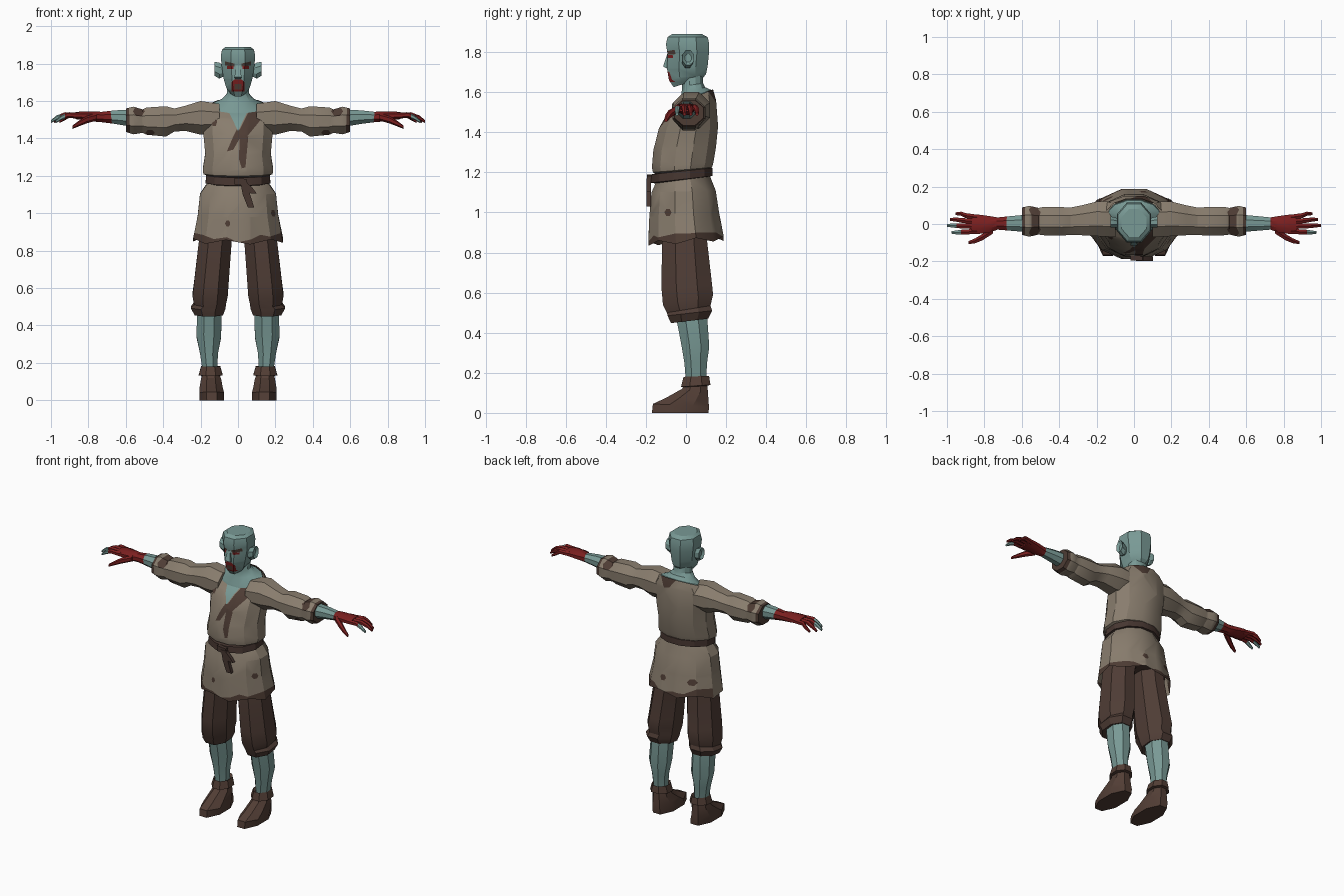
import bpy, bmesh, math
from mathutils import Vector

COLORS = [("skin_teal", (0.19, 0.32, 0.30)), ("tunic_tan", (0.25, 0.205, 0.155)),
          ("stain_brown", (0.075, 0.045, 0.034)), ("trouser_brown", (0.078, 0.046, 0.036)),
          ("shoe_brown", (0.085, 0.048, 0.036)), ("belt_brown", (0.062, 0.037, 0.03)),
          ("blood_red", (0.20, 0.014, 0.014))]
MATS = []
for mat_name, rgb in COLORS:
    m = bpy.data.materials.new(mat_name)
    m.diffuse_color = (*rgb, 1)
    MATS.append(m)
SKIN, TUNIC, STAIN, TROUSER, SHOE, BELT, RED = range(7)


def ring(u, v, c, n):
    """Closed n-sided section whose flats reach c +/- u and c +/- v."""
    k = 1 / math.cos(math.pi / n)
    if n == 4:
        k = math.sqrt(2)
    pts = []
    for i in range(n):
        a = 2 * math.pi * (i + 0.5) / n
        pts.append(Vector(c) + Vector(u) * (math.cos(a) * k) + Vector(v) * (math.sin(a) * k))
    return pts


def level(zf, zb, yf, yb, x0, x1, n=8):
    """Horizontal section, tilted when front and back heights differ."""
    return ring(((x1 - x0) / 2, 0, 0), (0, (yb - yf) / 2, (zb - zf) / 2),
                ((x0 + x1) / 2, (yf + yb) / 2, (zf + zb) / 2), n)


def upright(x, y0, y1, z0, z1, n=8):
    """Section across a limb running along x."""
    return ring((0, (y1 - y0) / 2, 0), (0, 0, (z1 - z0) / 2), (x, (y0 + y1) / 2, (z0 + z1) / 2), n)


def loft(name, rings, mat, s=1, caps=(True, True)):
    bm = bmesh.new()
    rows = [[bm.verts.new((p.x * s, p.y, p.z)) for p in r] for r in rings]
    n = len(rows[0])
    for a, b in zip(rows, rows[1:]):
        for i in range(n):
            j = (i + 1) % n
            bm.faces.new((a[i], a[j], b[j], b[i]))
    if caps[0]:
        bm.faces.new(rows[0])
    if caps[1]:
        bm.faces.new(rows[-1])
    bmesh.ops.recalc_face_normals(bm, faces=bm.faces)
    for f in bm.faces:
        f.material_index = mat
    me = bpy.data.meshes.new(name)
    bm.to_mesh(me)
    bm.free()
    for m in MATS:
        me.materials.append(m)
    ob = bpy.data.objects.new(name, me)
    bpy.context.collection.objects.link(ob)
    return ob


def paint(ob, poly, mat, side=0, axis=1):
    """Cut a convex outline into the surface and colour the faces inside it."""
    h = 0 if axis == 1 else 1
    poly = [Vector(p) for p in poly]
    area = sum(p.x * q.y - q.x * p.y for p, q in zip(poly, poly[1:] + poly[:1]))
    if area < 0:
        poly.reverse()
    edges = list(zip(poly, poly[1:] + poly[:1]))
    lo = [min(p[k] for p in poly) for k in (0, 1)]
    hi = [max(p[k] for p in poly) for k in (0, 1)]
    bm = bmesh.new()
    bm.from_mesh(ob.data)
    bm.normal_update()

    def touched(f):
        if side and f.normal[axis] * side < 0.02:
            return False
        for k, ax in enumerate((h, 2)):
            c = [v.co[ax] for v in f.verts]
            if max(c) < lo[k] or min(c) > hi[k]:
                return False
        return True

    for p, q in edges:
        fs = [f for f in bm.faces if touched(f)]
        geom = fs + list({e for f in fs for e in f.edges}) + list({v for f in fs for v in f.verts})
        co, no = Vector((0, 0, 0)), Vector((0, 0, 0))
        co[h], co[2] = p
        no[h], no[2] = q.y - p.y, p.x - q.x
        bmesh.ops.bisect_plane(bm, geom=geom, dist=1e-5, plane_co=co, plane_no=no.normalized())
        bm.normal_update()
    for f in bm.faces:
        c = f.calc_center_median()
        inside = all((q.x - p.x) * (c[2] - p.y) - (q.y - p.y) * (c[h] - p.x) > 0 for p, q in edges)
        if inside and touched(f):
            f.material_index = mat
    bm.to_mesh(ob.data)
    bm.free()


def blob(x, z, rx, rz, n=6):
    return [(x + rx * math.cos(2 * math.pi * i / n), z + rz * math.sin(2 * math.pi * i / n)) for i in range(n)]


def box(x0, x1, z0, z1):
    return [(x0, z0), (x1, z0), (x1, z1), (x0, z1)]


# Head with brows, eyes and bloody mouth
head = loft("head", [level(zf, zb, yf, yb, -r, r) for zf, zb, yf, yb, r in [
    (1.625, 1.672, -.062, .085, .04), (1.66, 1.69, -.085, .10, .062), (1.72, 1.73, -.095, .108, .078),
    (1.79, 1.80, -.092, .115, .088), (1.84, 1.845, -.10, .115, .092), (1.875, 1.875, -.092, .108, .085),
    (1.89, 1.89, -.07, .08, .066)]], SKIN)
for s in (1, -1):
    paint(head, [(s * .018, 1.785), (s * .07, 1.79), (s * .07, 1.812), (s * .018, 1.80)], STAIN, -1)
    paint(head, box(*sorted((s * .025, s * .058)), 1.772, 1.786), RED, -1)
paint(head, [(-.036, 1.65), (.036, 1.65), (.036, 1.70), (.02, 1.715), (-.02, 1.715), (-.036, 1.70)], RED, -1)
paint(head, box(-.02, .02, 1.662, 1.69), STAIN, -1)
loft("nose", [level(z, z, yf, -.07, -r, r, 4) for z, yf, r in
              [(1.718, -.095, .016), (1.728, -.114, .019), (1.79, -.094, .009)]], SKIN)
for s in (1, -1):
    loft("ear", [upright(x, y0, y1, z0, z1) for x, y0, y1, z0, z1 in [
        (.07, -.012, .022, 1.735, 1.785), (.10, -.02, .035, 1.72, 1.805),
        (.125, -.018, .04, 1.735, 1.81), (.112, -.005, .027, 1.75, 1.79)]], SKIN, s)

# Neck and bare upper chest
loft("neck", [level(zf, zb, yf, yb, -r, r, 12) for zf, zb, yf, yb, r in [
    (1.52, 1.60, -.05, .13, .145), (1.545, 1.612, -.045, .125, .14), (1.59, 1.625, -.022, .095, .085),
    (1.63, 1.645, -.02, .085, .06), (1.69, 1.70, -.02, .085, .055)]], SKIN)

# Tunic with blouse, waist and ragged skirt
tunic_rings = [level(zf, zb, yf, yb, -r, r, 12) for zf, zb, yf, yb, r in [
    (1.535, 1.615, -.05, .135, .15), (1.50, 1.56, -.09, .15, .19), (1.42, 1.43, -.135, .16, .185),
    (1.31, 1.33, -.163, .15, .175), (1.225, 1.25, -.17, .137, .188), (1.20, 1.225, -.165, .13, .185),
    (1.19, 1.215, -.145, .115, .16), (1.15, 1.18, -.15, .12, .16), (1.10, 1.11, -.172, .148, .203),
    (.98, 1.0, -.183, .165, .215), (.845, .87, -.188, .188, .24)]]
for i, p in enumerate(tunic_rings[-1]):
    p.z += .012 * (-1) ** i
tunic = loft("tunic", tunic_rings, TUNIC, caps=(False, False))
loft("tunic_lining", [level(z, z, -.17, .165, -.21, .21, 12) for z in (.945, .955)], STAIN)
# Ragged dark hem, front then back
for side, hem in ((-1, [(-.26, .90), (-.19, .885), (-.13, .862), (-.06, .872), (0, .845), (.07, .86),
                        (.12, .885), (.17, .875), (.26, .905)]),
                  (1, [(-.26, .905), (-.17, .92), (-.10, .885), (-.03, .89), (.05, .87), (.13, .90), (.26, .90)])):
    for (xa, za), (xb, zb) in zip(hem, hem[1:]):
        paint(tunic, [(xa, .80), (xb, .80), (xb, zb), (xa, za)], STAIN, side)
# Chest stains, spots, then the open neckline
for poly in ([(0, 1.43), (.04, 1.40), (.13, 1.51), (.13, 1.57), (.07, 1.57)],
             [(-.06, 1.33), (-.025, 1.34), (.02, 1.42), (0, 1.46), (-.03, 1.40)],
             [(.005, 1.29), (.02, 1.24), (.04, 1.245), (.055, 1.41), (.01, 1.43)],
             blob(-.127, 1.49, .016, .026), blob(-.055, .945, .014, .018)):
    paint(tunic, poly, STAIN, -1)
paint(tunic, [(-.068, 1.58), (0, 1.44), (.068, 1.58)], SKIN, -1)
for poly in (blob(.05, .96, .022, .02), blob(-.14, .96, .03, .022),
             [(-.03, 1.63), (.02, 1.56), (.06, 1.55), (.13, 1.63)]):
    paint(tunic, poly, STAIN, 1)
paint(tunic, blob(-.09, 1.0, .018, .02), STAIN, 1, 0)

# Belt, knot and hanging ends
loft("belt", [level(zf, zb, yf, yb, -r, r, 12) for zf, zb, yf, yb, r in [
    (1.145, 1.18, -.155, .12, .16), (1.148, 1.182, -.175, .133, .173),
    (1.19, 1.222, -.172, .132, .17), (1.195, 1.225, -.15, .12, .16)]], BELT, caps=(False, False))
loft("belt_knot", [upright(x, -.195, -.16, z - .018, z + .018, 4) for x, z in [(-.02, 1.172), (.045, 1.165)]], BELT)
for pts in ([(.03, 1.17, .018), (.045, 1.10, .02), (.07, 1.03, .017)],
            [(.03, 1.165, .014), (.06, 1.135, .018), (.085, 1.105, .016)]):
    loft("belt_end", [level(z, z, -.197, -.175, x - w, x + w, 4) for x, z, w in pts], BELT)

FINGERS = [(.036, .055, .955), (.013, .024, .985), (-.013, -.008, 1.0), (-.04, -.045, .975)]
for s in (1, -1):
    # Sleeve with dark cuff and patches
    sleeve = loft("sleeve", [upright(*r) for r in [
        (.10, -.07, .12, 1.43, 1.585), (.20, -.065, .12, 1.42, 1.60), (.28, -.06, .10, 1.44, 1.575),
        (.34, -.058, .088, 1.437, 1.56), (.385, -.062, .09, 1.41, 1.572), (.49, -.06, .09, 1.42, 1.565),
        (.51, -.056, .086, 1.43, 1.555), (.56, -.068, .097, 1.422, 1.57), (.60, -.058, .088, 1.435, 1.56)]],
        TUNIC, s)
    paint(sleeve, [(s * .575, 1.40), (s * .62, 1.40), (s * .62, 1.60), (s * .585, 1.60)], STAIN)
    paint(sleeve, blob(s * .53, 1.545, .032, .028), STAIN)
    paint(sleeve, blob(s * .47, 1.43, .025, .018), STAIN, -1)
    # Forearm and palm, bloody from the wrist on
    arm = loft("forearm_and_palm", [upright(*r) for r in [
        (.55, -.045, .052, 1.46, 1.555), (.66, -.036, .042, 1.478, 1.55), (.73, -.03, .035, 1.487, 1.542),
        (.77, -.045, .042, 1.49, 1.545), (.83, -.053, .05, 1.50, 1.545), (.87, -.05, .048, 1.503, 1.54)]], SKIN, s)
    start = .72 if s > 0 else .67
    paint(arm, [(s * start, 1.44), (s * .9, 1.44), (s * .9, 1.58), (s * (start + .015), 1.58)], RED)
    # Fingers and thumb
    for i, (ya, yb, tip) in enumerate(FINGERS):
        path = [(.84, ya, 1.522, .014), ((.85 + tip) / 2, (ya + yb) / 2, 1.525, .013),
                (tip - .03, yb, 1.51, .011), (tip, yb, 1.49, .007)]
        finger = loft("finger", [upright(x, y - r, y + r, z - r, z + r, 6) for x, y, z, r in path], RED, s)
        if i == 3 or (i == 2 and s < 0):
            paint(finger, box(*sorted((s * (tip - .05), s * 1.05)), 1.4, 1.6), SKIN)
    loft("thumb", [upright(x, y - r, y + r, z - r, z + r, 6) for x, y, z, r in [
        (.755, -.035, 1.515, .017), (.81, -.07, 1.50, .017), (.85, -.09, 1.48, .013), (.885, -.10, 1.46, .008)]],
        RED, s)

    # Trouser leg with gathered cuff
    loft("trouser_leg", [level(*r) for r in [
        (1.0, 1.0, -.11, .11, .015, .18), (.86, .86, -.12, .105, .033, .208), (.62, .64, -.122, .13, .05, .235),
        (.54, .59, -.115, .135, .055, .243), (.50, .535, -.095, .122, .065, .235),
        (.485, .51, -.092, .13, .066, .252), (.448, .47, -.075, .11, .08, .232)]], TROUSER, s)
    # Shin
    loft("shin", [level(*r) for r in [
        (.49, .49, -.052, .105, .088, .218), (.35, .33, -.025, .116, .09, .222),
        (.25, .25, -.008, .105, .107, .203), (.15, .15, 0, .10, .112, .188)]], SKIN, s)
    # Shoe and folded ankle cuff
    loft("shoe", [level(*r) for r in [
        (.15, .15, -.005, .105, .105, .188), (.12, .10, -.02, .11, .09, .198), (.075, .06, -.10, .112, .082, .205),
        (.045, .03, -.165, .115, .075, .207), (0, 0, -.17, .112, .075, .205)]], SHOE, s)
    loft("shoe_cuff", [level(*r) for r in [
        (.165, .175, 0, .10, .112, .185), (.18, .185, -.012, .115, .095, .197),
        (.13, .14, -.025, .122, .082, .21), (.128, .135, -.005, .105, .10, .19)]], SHOE, s)

# Keep hard edges, soften gentle folds
for ob in list(bpy.data.objects):
    bpy.ops.object.select_all(action='DESELECT')
    ob.select_set(True)
    bpy.context.view_layer.objects.active = ob
    bpy.ops.object.shade_smooth_by_angle(angle=math.radians(28))
